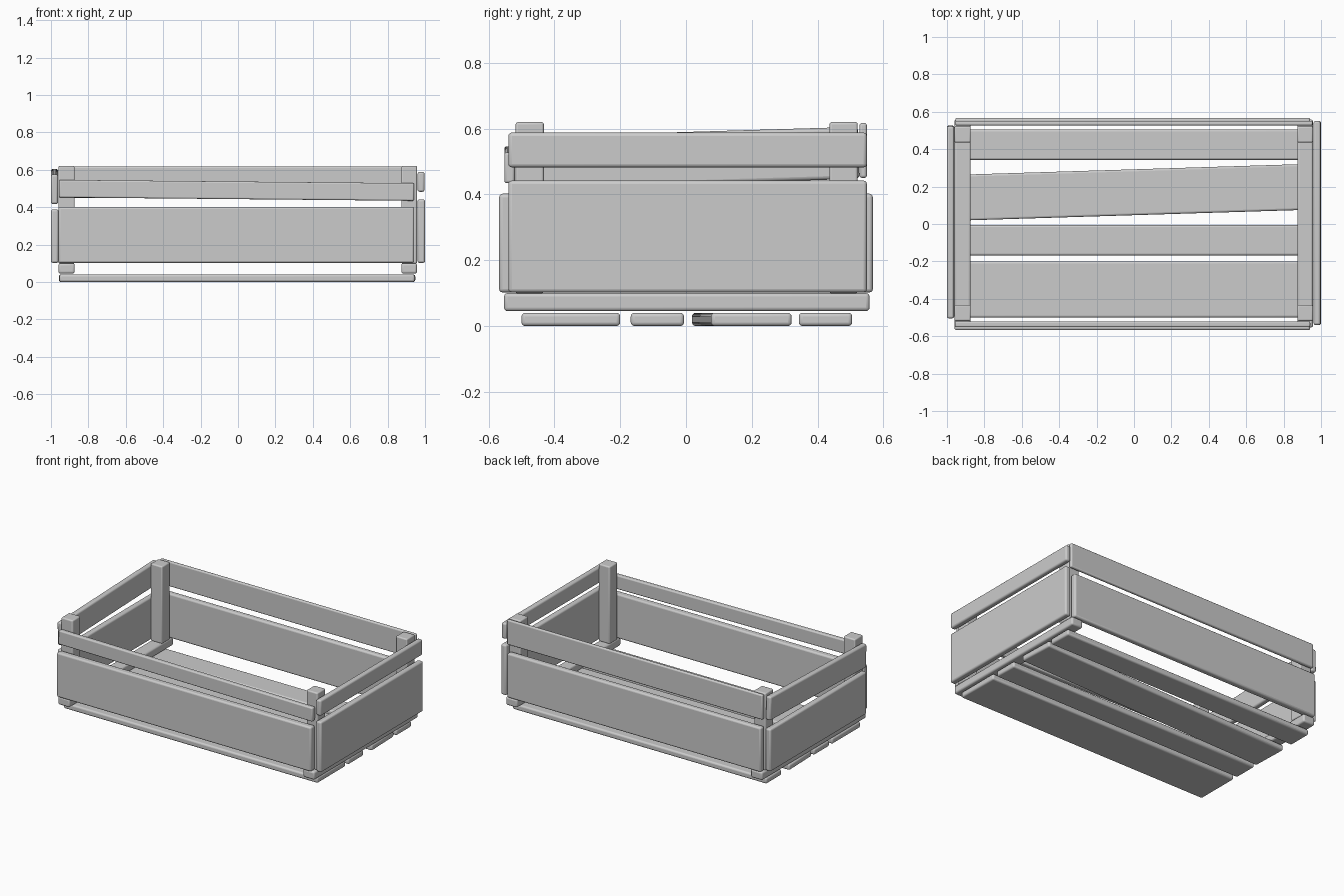
import bpy
from mathutils import Vector

if "Cube" in bpy.data.objects:
    bpy.data.objects.remove(bpy.data.objects["Cube"])


def board(name, lo, hi, rot=(0, 0, 0), bevel=0.011):
    """Round-edged plank spanning lo..hi, then tilted about its centre."""
    lo, hi = Vector(lo), Vector(hi)
    bpy.ops.mesh.primitive_cube_add(size=1, location=(lo + hi) / 2)
    ob = bpy.context.object
    ob.name = name
    ob.scale = hi - lo
    bpy.ops.object.transform_apply(location=False, rotation=False, scale=True)
    ob.rotation_euler = rot
    bpy.ops.object.shade_smooth_by_angle()
    mod = ob.modifiers.new("rounded_edges", 'BEVEL')
    mod.width = bevel
    mod.segments = 3
    return ob


# floor slats, one nailed on slightly crooked
for i, (y0, y1, turn) in enumerate([(-0.50, -0.20, 0), (-0.168, -0.006, 0),
                                    (0.047, 0.292, 0.031), (0.343, 0.505, 0)]):
    board(f"floor_slat_{i + 1}", (-0.955, y0, 0), (0.945, y1, 0.04), (0, 0, turn))

# cross runners and corner posts
for side, x0, x1 in (("left", -0.96, -0.873), ("right", 0.873, 0.957)):
    board(f"runner_{side}", (x0, -0.553, 0.045), (x1, 0.558, 0.10))
    for end, y0, y1 in (("front", -0.518, -0.432), ("back", 0.436, 0.522)):
        board(f"post_{end}_{side}", (x0, y0, 0.098), (x1, y1, 0.62), bevel=0.008)

# front boards
board("front_lower_board", (-0.96, -0.568, 0.102), (0.942, -0.522, 0.402))
board("front_upper_board", (-0.958, -0.552, 0.443), (0.942, -0.52, 0.537),
      (0, 0.0095, 0), 0.008)

# back boards
board("back_lower_board", (-0.955, 0.527, 0.102), (0.942, 0.568, 0.402))
board("back_upper_board", (-0.955, 0.527, 0.45), (0.955, 0.55, 0.617), bevel=0.008)

# left boards, upper one tilted
board("left_lower_board", (-1.0, -0.503, 0.102), (-0.96, 0.525, 0.388))
board("left_upper_board", (-1.0, -0.503, 0.432), (-0.962, 0.525, 0.590), (0.03, 0, 0))

# right boards
board("right_lower_board", (0.96, -0.54, 0.102), (1.0, 0.55, 0.442))
board("right_upper_board", (0.96, -0.54, 0.482), (0.997, 0.55, 0.588))
